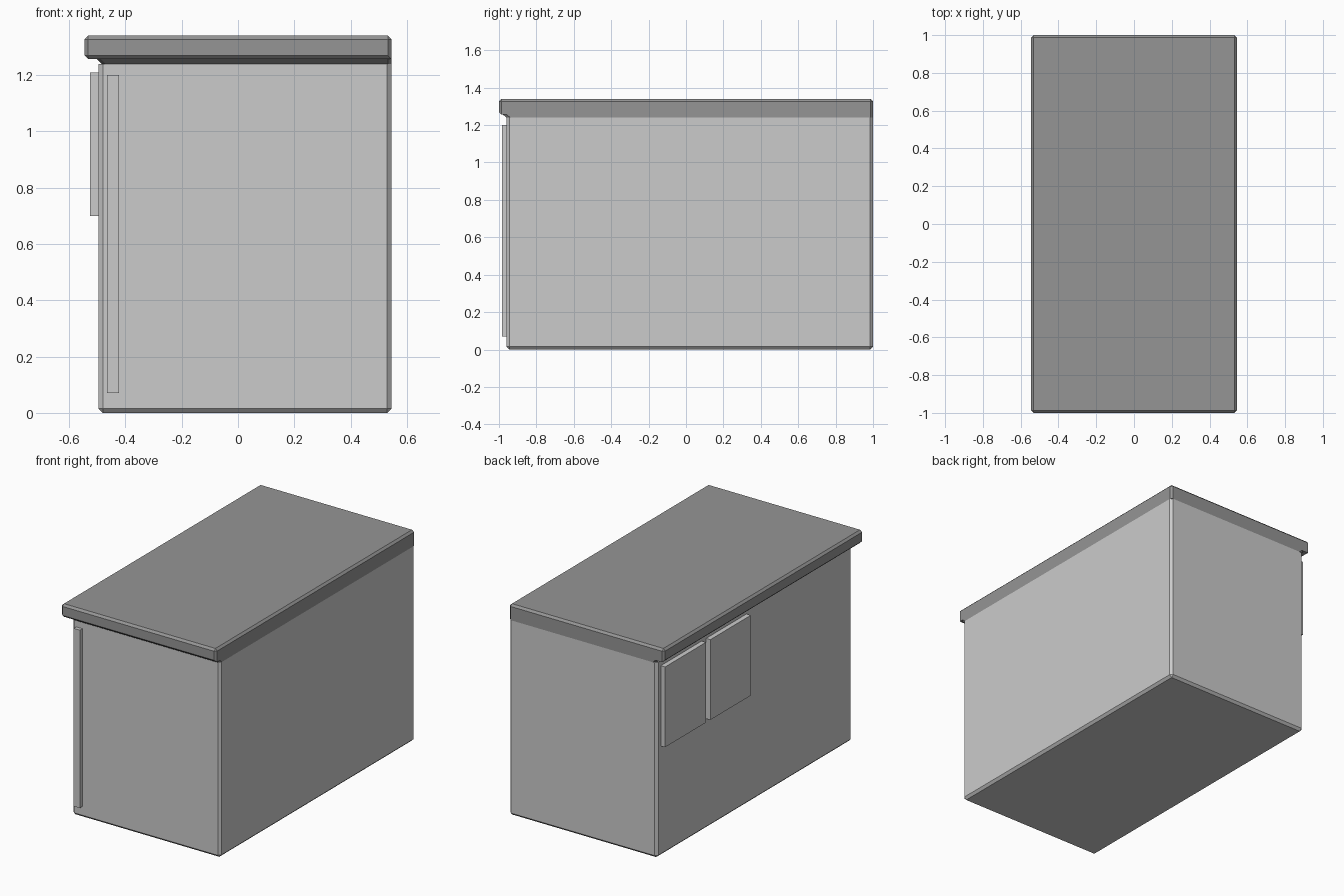
import bpy, bmesh

if "Cube" in bpy.data.objects:
    bpy.data.objects.remove(bpy.data.objects["Cube"])

dark = bpy.data.materials.new("dark_top")
dark.diffuse_color = (0.3, 0.3, 0.3, 1)
dark.use_nodes = True
dark.node_tree.nodes["Principled BSDF"].inputs["Base Color"].default_value = dark.diffuse_color


def block(name, lo, hi, bevel=0, pick=lambda a, b: True, top=None, mat=None):
    """Box from lo to hi; top = optional (x0, y0) shift of the upper left/front edges."""
    bm = bmesh.new()
    bmesh.ops.create_cube(bm, size=1)
    for v in bm.verts:
        up = v.co.z > 0
        v.co = [hi[i] if v.co[i] > 0 else lo[i] for i in range(3)]
        if top and up:
            if v.co.x == lo_f(lo[0]):
                v.co.x = top[0]
            if v.co.y == lo_f(lo[1]):
                v.co.y = top[1]
    if bevel:
        edges = [e for e in bm.edges if pick(e.verts[0].co, e.verts[1].co)]
        bmesh.ops.bevel(bm, geom=edges, offset=bevel, segments=1,
                        affect='EDGES', profile=0.5)
    bmesh.ops.recalc_face_normals(bm, faces=bm.faces)
    me = bpy.data.meshes.new(name)
    bm.to_mesh(me)
    bm.free()
    ob = bpy.data.objects.new(name, me)
    bpy.context.collection.objects.link(ob)
    if mat:
        me.materials.append(mat)
    return ob


def lo_f(value):
    # Round to the single precision used by mesh coordinates
    import mathutils
    return mathutils.Vector((value, 0, 0)).x


def vertical(a, b):
    return abs(a.z - b.z) > 0.01


# Main cabinet: bevelled uprights and base, open joint to the lid
block("body", (-0.495, -0.96, 0), (0.545, 1, 1.24), 0.015,
      lambda a, b: min(a.z, b.z) < 0.1)

# Sloped collar under the lid, flush at the back and right
block("lid_collar", (-0.485, -0.96, 1.24), (0.545, 1, 1.265), 0.013,
      vertical, top=(-0.51, -0.99), mat=dark)

# Lid overhanging the left and front; flush lower edges stay sharp
block("lid", (-0.545, -1, 1.257), (0.545, 1, 1.34), 0.013,
      lambda a, b: max(a.z, b.z) > 1.3 or (a.x < 0 and b.x < 0)
      or (a.y < 0 and b.y < 0), mat=dark)

# Two side panels
for i, (y0, y1) in enumerate([(0.10, 0.505), (0.55, 0.96)]):
    block(f"side_panel_{i + 1}", (-0.525, y0, 0.70), (-0.49, y1, 1.21))

# Tall narrow strip on the front
block("front_strip", (-0.465, -0.985, 0.07), (-0.422, -0.955, 1.20))
